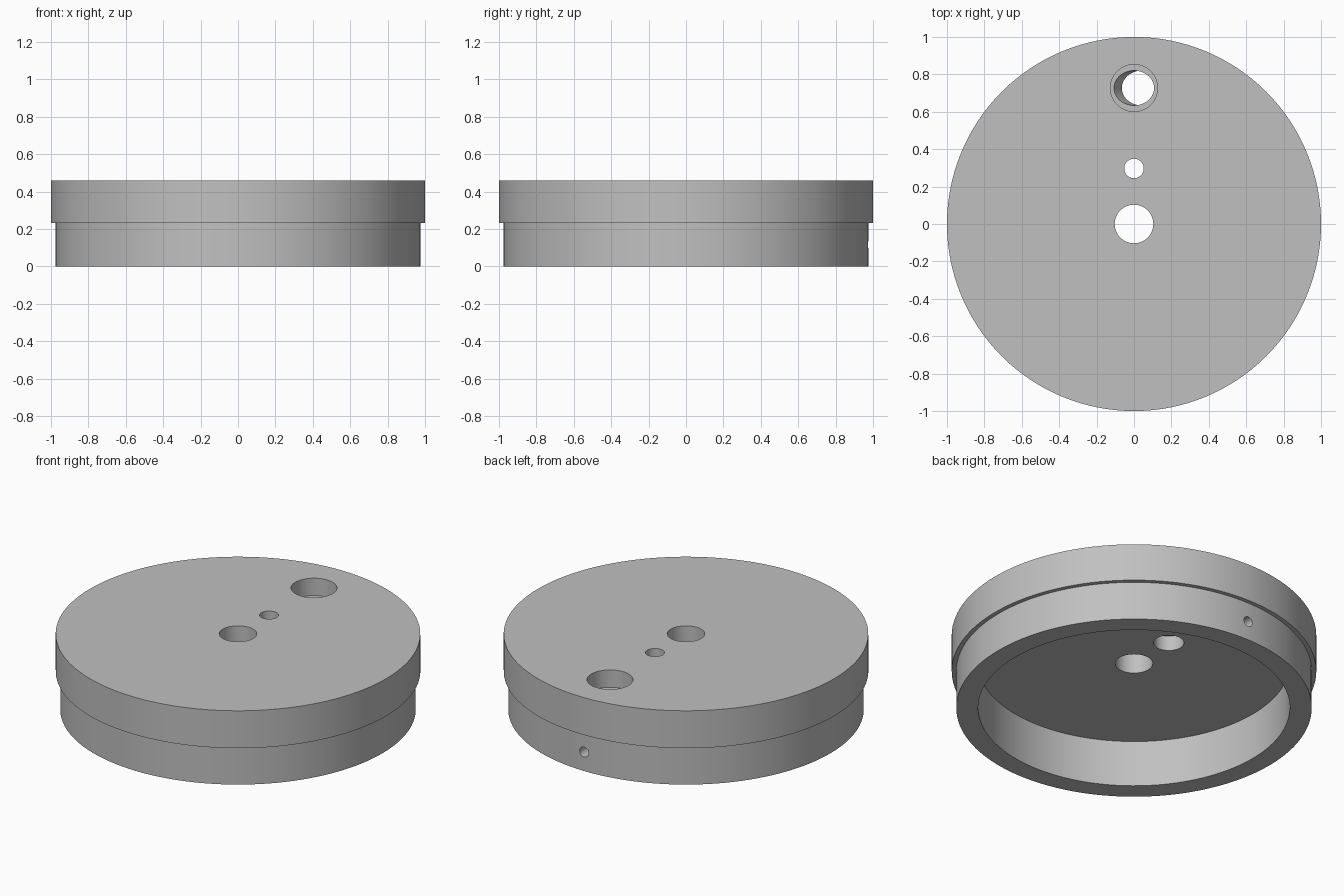
import bpy, bmesh, math
from mathutils import Matrix, Vector

default = bpy.data.objects.get("Cube")
if default:
    bpy.data.objects.remove(default, do_unlink=True)

TOP, CEILING, STEP = 0.4585, 0.28, 0.232
RIM, SKIRT, CAVITY, BORE = 1.0, 0.975, 0.855, 0.103

grey = bpy.data.materials.new("plain grey")
grey.use_nodes = True
colour = (0.53, 0.53, 0.53, 1)
grey.diffuse_color = colour
grey.node_tree.nodes["Principled BSDF"].inputs["Base Color"].default_value = colour


def make_object(name, bm):
    bmesh.ops.recalc_face_normals(bm, faces=bm.faces)
    mesh = bpy.data.meshes.new(name)
    bm.to_mesh(mesh)
    bm.free()
    mesh.materials.append(grey)
    obj = bpy.data.objects.new(name, mesh)
    bpy.context.collection.objects.link(obj)
    return obj


def cylinder(name, radius, low, high, matrix, segments=64):
    """Cylinder from z = low to z = high, then placed by matrix."""
    bm = bmesh.new()
    local = Matrix.Translation((0, 0, (low + high) / 2))
    bmesh.ops.create_cone(bm, cap_ends=True, segments=segments, radius1=radius,
                          radius2=radius, depth=high - low, matrix=matrix @ local)
    return make_object(name, bm)


# Cap body: stepped ring section with a central bore, spun about z
profile = [(BORE, CEILING), (CAVITY, CEILING), (CAVITY, 0), (SKIRT, 0),
           (SKIRT, STEP), (RIM, STEP), (RIM, TOP), (BORE, TOP)]
bm = bmesh.new()
verts = [bm.verts.new((r, 0, z)) for r, z in profile]
edges = [bm.edges.new((verts[i - 1], verts[i])) for i in range(len(verts))]
bmesh.ops.spin(bm, geom=verts + edges, cent=(0, 0, 0), axis=(0, 0, 1),
               angle=math.tau, steps=128, use_merge=True)
bmesh.ops.remove_doubles(bm, verts=bm.verts, dist=1e-5)
body = make_object("cap_body", bm)

# Stepped pilot hole: narrow above, wider below
pilot = Matrix.Translation((0, 0.297, 0))
cutters = [cylinder("pilot_hole", 0.052, 0.2, 0.6, pilot),
           cylinder("pilot_counterbore", 0.083, 0.2, 0.37, pilot)]

# Offset port: upright counterbore, then a bore slanting towards +x going down
FLOOR, SLANT = TOP - 0.105, math.radians(30)
port = Matrix.Translation((0, 0.727, FLOOR))
shear = Matrix.Identity(4)
shear[0][2] = -math.tan(SLANT)
stretch = Matrix.Scale(1 / math.cos(SLANT), 4, Vector((1, 0, 0)))
cutters += [cylinder("port_counterbore", 0.126, 0, 0.2, port),
            cylinder("port_slanted_bore", 0.093, -0.1, 0.02, port @ shear @ stretch)]

# Radial set-screw hole through the back of the skirt
radial = Matrix.Translation((0, 0, 0.115)) @ Matrix.Rotation(-math.pi / 2, 4, 'X')
cutters.append(cylinder("set_screw_hole", 0.03, 0.7, 1.1, radial, 32))

# Cut the holes
bpy.context.view_layer.objects.active = body
body.select_set(True)
for cutter in cutters:
    cutter.hide_render = True
    cut = body.modifiers.new(cutter.name, 'BOOLEAN')
    cut.operation, cut.solver, cut.object = 'DIFFERENCE', 'EXACT', cutter
    bpy.ops.object.modifier_apply(modifier=cut.name)
    bpy.data.objects.remove(cutter, do_unlink=True)

bpy.ops.object.shade_smooth_by_angle(angle=math.radians(30))
